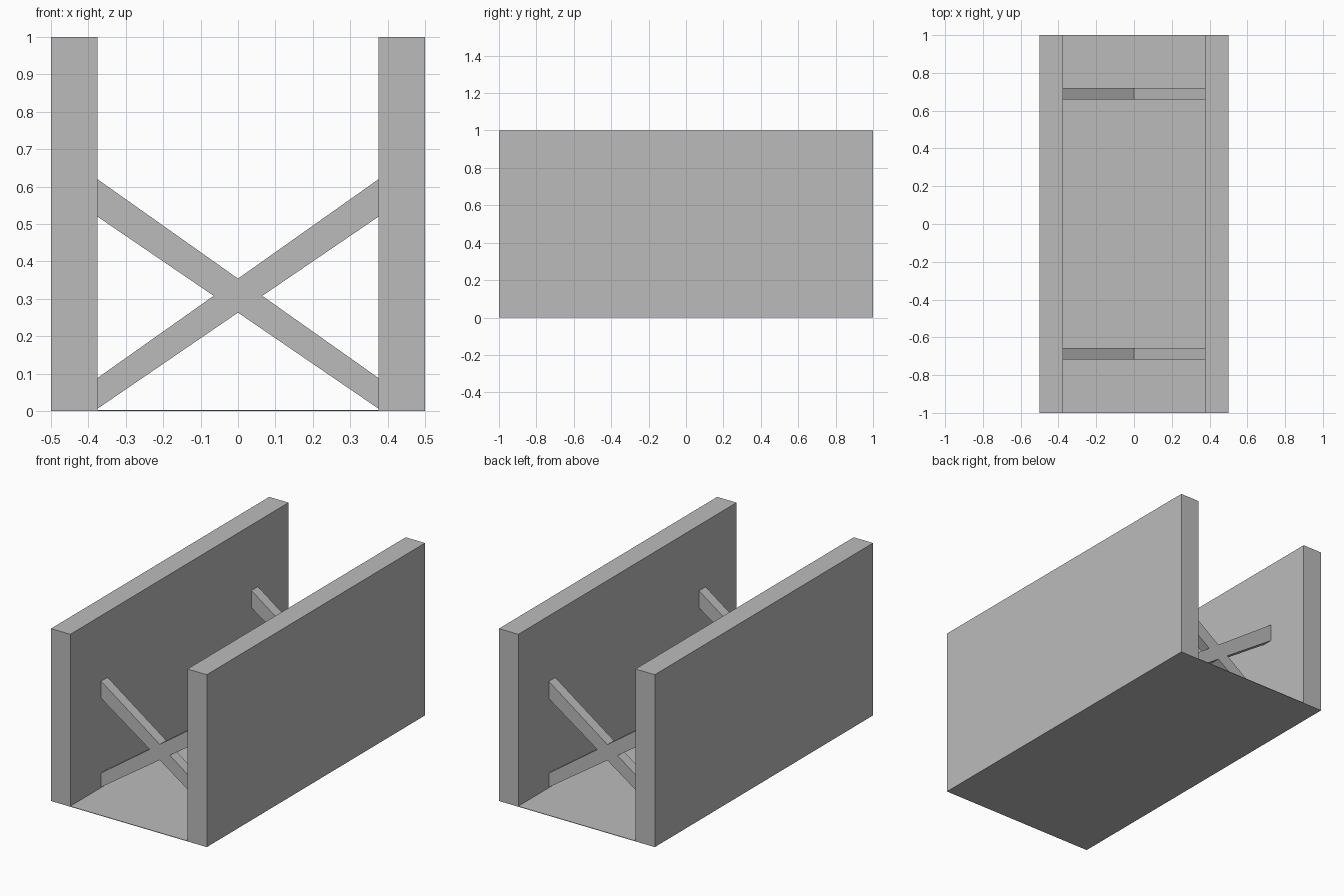
import bpy, bmesh

if "Cube" in bpy.data.objects:
    bpy.data.objects.remove(bpy.data.objects["Cube"])

grey = bpy.data.materials.new("plain_grey")
grey.diffuse_color = (0.5, 0.5, 0.5, 1)
grey.use_nodes = True
grey.node_tree.nodes["Principled BSDF"].inputs["Base Color"].default_value = grey.diffuse_color


def finish(name, bm):
    bmesh.ops.recalc_face_normals(bm, faces=bm.faces)
    mesh = bpy.data.meshes.new(name)
    bm.to_mesh(mesh)
    bm.free()
    mesh.materials.append(grey)
    obj = bpy.data.objects.new(name, mesh)
    bpy.context.collection.objects.link(obj)
    return obj


def prism(name, outline, y0, y1):
    """Extrude an x-z outline from y0 to y1."""
    bm = bmesh.new()
    face = bm.faces.new([bm.verts.new((x, y0, z)) for x, z in outline])
    ext = bmesh.ops.extrude_face_region(bm, geom=[face])["geom"]
    verts = [g for g in ext if isinstance(g, bmesh.types.BMVert)]
    bmesh.ops.translate(bm, verts=verts, vec=(0, y1 - y0, 0))
    return finish(name, bm)


def box(name, x0, x1, z0, z1):
    return prism(name, [(x0, z0), (x1, z0), (x1, z1), (x0, z1)], -1, 1)


FLOOR = 0.003
INNER = 0.376

# Thin floor sheet under everything
box("floor", -0.5, 0.5, 0, FLOOR)

# Two tall side walls
box("left_wall", -0.5, -INNER, FLOOR, 1)
box("right_wall", INNER, 0.5, FLOOR, 1)

# Crossed braces: right half of the X outline, mirrored to the left
half = [(0, 0.263), (INNER, 0.006), (INNER, 0.088), (0.065, 0.308),
        (INNER, 0.52), (INNER, 0.62), (0, 0.354)]
cross = half + [(-x, z) for x, z in reversed(half[1:-1])]
for name, y in (("front_cross_brace", -0.687), ("back_cross_brace", 0.69)):
    prism(name, cross, y - 0.03, y + 0.03)
